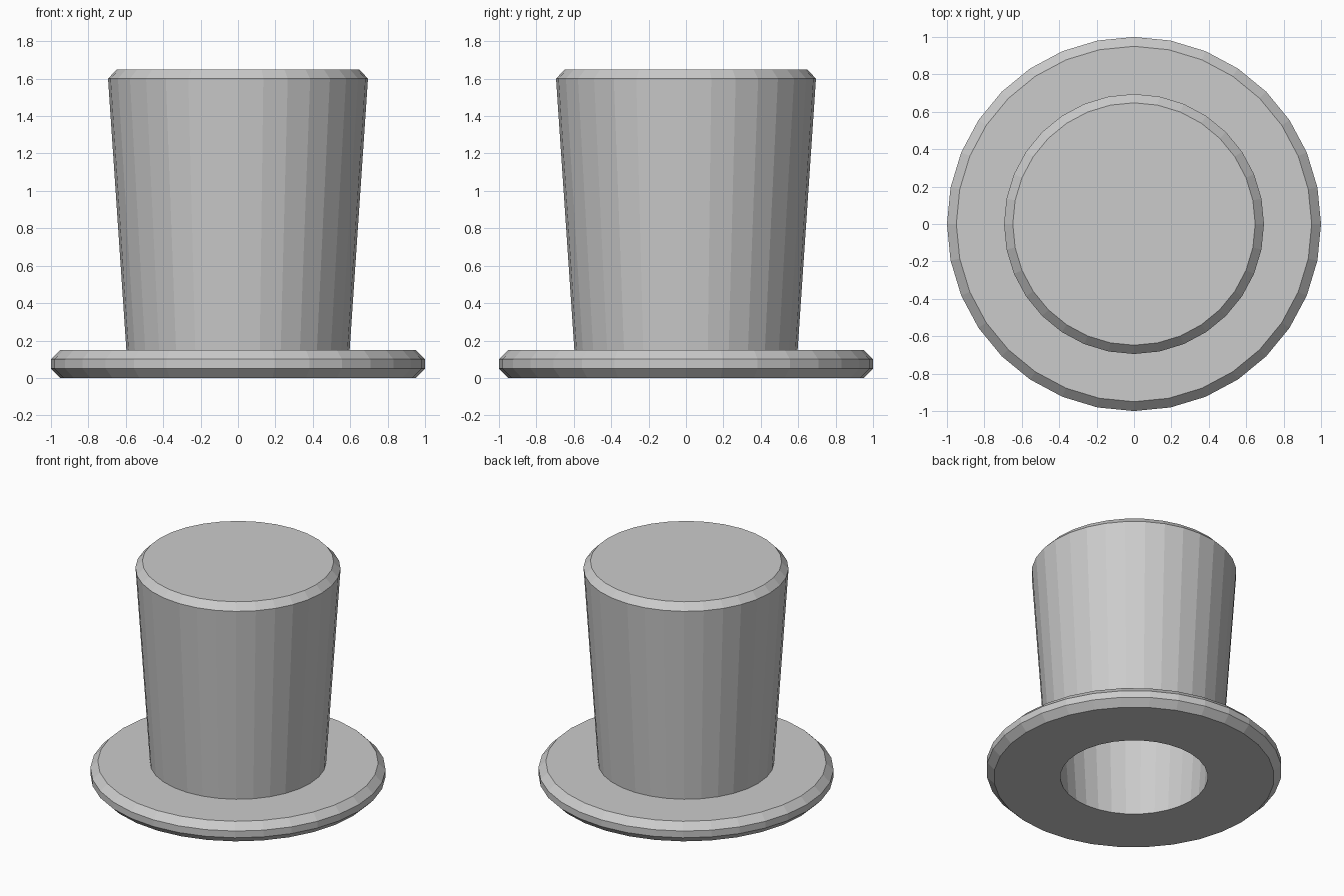
import bpy, bmesh
from math import sin, cos, tau

if "Cube" in bpy.data.objects:
    bpy.data.objects.remove(bpy.data.objects["Cube"])

SIDES = 32


def lathe(name, profile):
    """Turn a (radius, z) profile around z, with flat caps at both ends."""
    bm = bmesh.new()
    rings = [[bm.verts.new((r * cos(tau * i / SIDES), r * sin(tau * i / SIDES), z))
              for i in range(SIDES)] for r, z in profile]
    for low, high in zip(rings, rings[1:]):
        for i in range(SIDES):
            j = (i + 1) % SIDES
            bm.faces.new((low[i], low[j], high[j], high[i]))
    bm.faces.new(rings[0])
    bm.faces.new(rings[-1])
    bmesh.ops.recalc_face_normals(bm, faces=bm.faces)
    mesh = bpy.data.meshes.new(name)
    bm.to_mesh(mesh)
    bm.free()
    obj = bpy.data.objects.new(name, mesh)
    bpy.context.collection.objects.link(obj)
    return obj


# Hollow hat: inner ceiling and lining, bevelled brim, flared crown, bevelled top
lining = [(0.60, 1.55), (0.50, 0.0)]
brim = [(0.95, 0.0), (1.0, 0.05), (1.0, 0.10), (0.95, 0.15)]
crown = [(0.597, 0.15), (0.695, 1.60), (0.648, 1.65)]
lathe("top_hat", lining + brim + crown)
